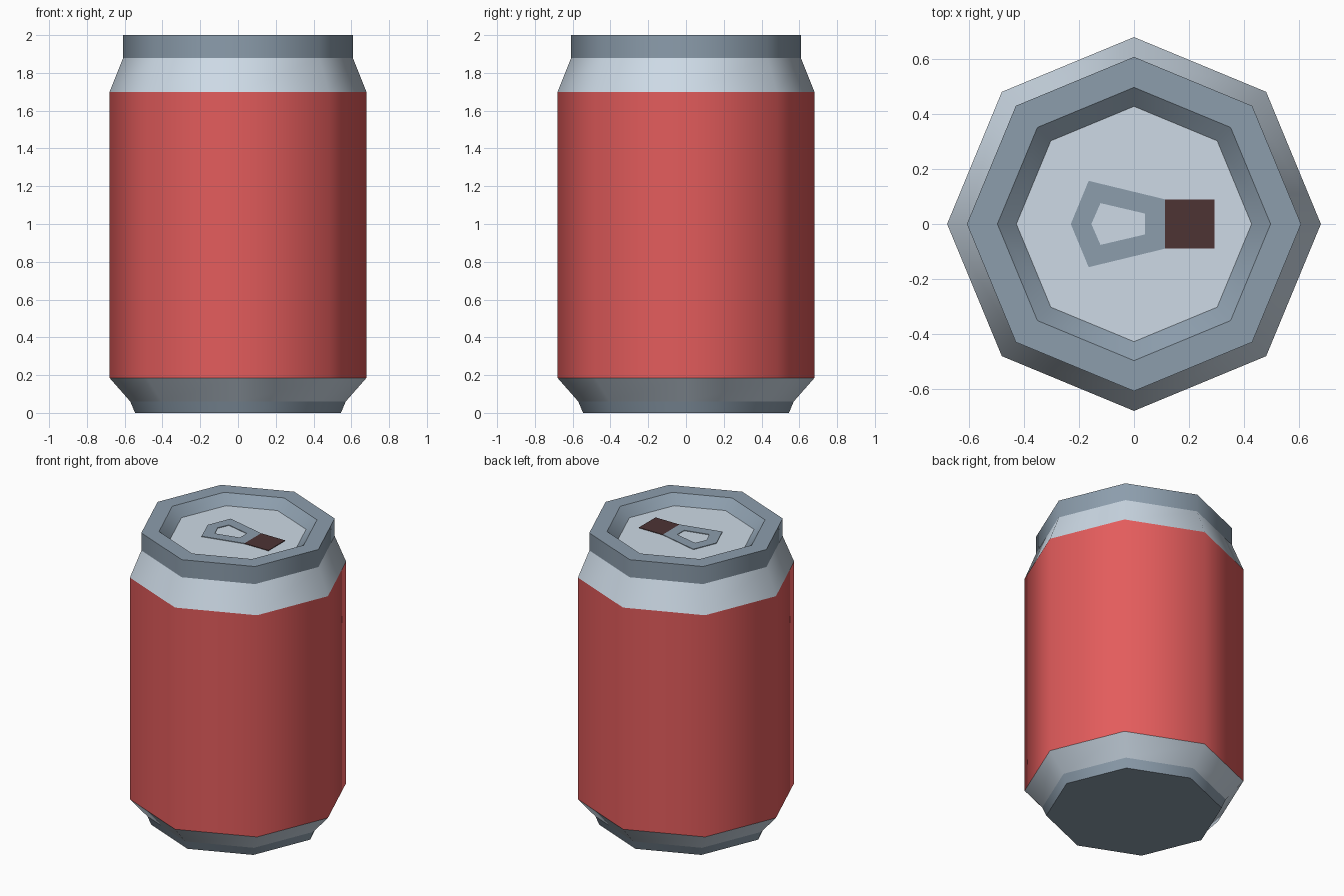
import bpy
from math import cos, sin, pi

if "Cube" in bpy.data.objects:
    bpy.data.objects.remove(bpy.data.objects["Cube"])

SIDES = 8
FLOOR_Z = 1.94


def material(name, hex_colour):
    def linear(c):
        return c / 12.92 if c <= 0.04045 else ((c + 0.055) / 1.055) ** 2.4
    rgb = [linear(c / 255) for c in bytes.fromhex(hex_colour)]
    mat = bpy.data.materials.new(name)
    mat.use_nodes = True
    mat.diffuse_color = (*rgb, 1)
    mat.node_tree.nodes["Principled BSDF"].inputs["Base Color"].default_value = (*rgb, 1)
    return mat


red = material("red paint", "E35C5C")
silver = material("light silver", "CDDAE6")
slate = material("slate metal", "8C9DAC")
brown = material("dark brown", "4D3334")


def add_object(name, verts, faces, mat):
    mesh = bpy.data.meshes.new(name)
    mesh.from_pydata(verts, [], faces)
    mesh.materials.append(mat)
    obj = bpy.data.objects.new(name, mesh)
    bpy.context.collection.objects.link(obj)
    return obj


def turned(name, profile, mat, cap_bottom=False, cap_top=False):
    """Eight-sided turned part: smooth around, crisp between its bands."""
    verts = [(r * cos(2 * pi * k / SIDES), r * sin(2 * pi * k / SIDES), z)
             for r, z in profile for k in range(SIDES)]
    faces = []
    for row in range(len(profile) - 1):
        a, b = row * SIDES, (row + 1) * SIDES
        for k in range(SIDES):
            n = (k + 1) % SIDES
            faces.append((a + k, a + n, b + n, b + k))
    if cap_bottom:
        faces.append(tuple(reversed(range(SIDES))))
    if cap_top:
        faces.append(tuple(range(len(verts) - SIDES, len(verts))))
    obj = add_object(name, verts, faces, mat)
    obj.data.shade_smooth()
    for edge in obj.data.edges:
        a, b = edge.vertices
        edge.use_edge_sharp = a // SIDES == b // SIDES
    return obj


def plate(name, points, faces, mat):
    """Thin flat plate lying on the lid."""
    obj = add_object(name, [(x, y, FLOOR_Z) for x, y in points], faces, mat)
    solid = obj.modifiers.new("thickness", "SOLIDIFY")
    solid.thickness = 0.004
    solid.offset = 1
    return obj


# Can shell, from the base up
turned("base", [(0.545, 0), (0.57, 0.06)], slate, cap_bottom=True)
turned("lower_taper", [(0.57, 0.06), (0.68, 0.185)], silver)
turned("body", [(0.68, 0.185), (0.68, 1.7)], red)
turned("neck", [(0.68, 1.7), (0.608, 1.88)], silver)
turned("rim", [(0.608, 1.88), (0.608, 2), (0.497, 2), (0.428, FLOOR_Z)], slate)
turned("lid", [(0.428, FLOOR_Z)], silver, cap_top=True)

# Pull tab: a tapered loop around an opening
outer = [(-0.23, 0), (-0.165, -0.157), (0.112, -0.09), (0.112, 0.09), (-0.165, 0.157)]
inner = [(-0.155, 0), (-0.122, -0.076), (0.04, -0.038), (0.04, 0.038), (-0.122, 0.076)]
count = len(outer)
loop = [(k, (k + 1) % count, count + (k + 1) % count, count + k) for k in range(count)]
plate("pull_tab", outer + inner, loop, slate)

# Drinking hole
plate("drinking_hole", [(0.112, -0.09), (0.293, -0.09), (0.293, 0.09), (0.112, 0.09)],
      [(0, 1, 2, 3)], brown)
